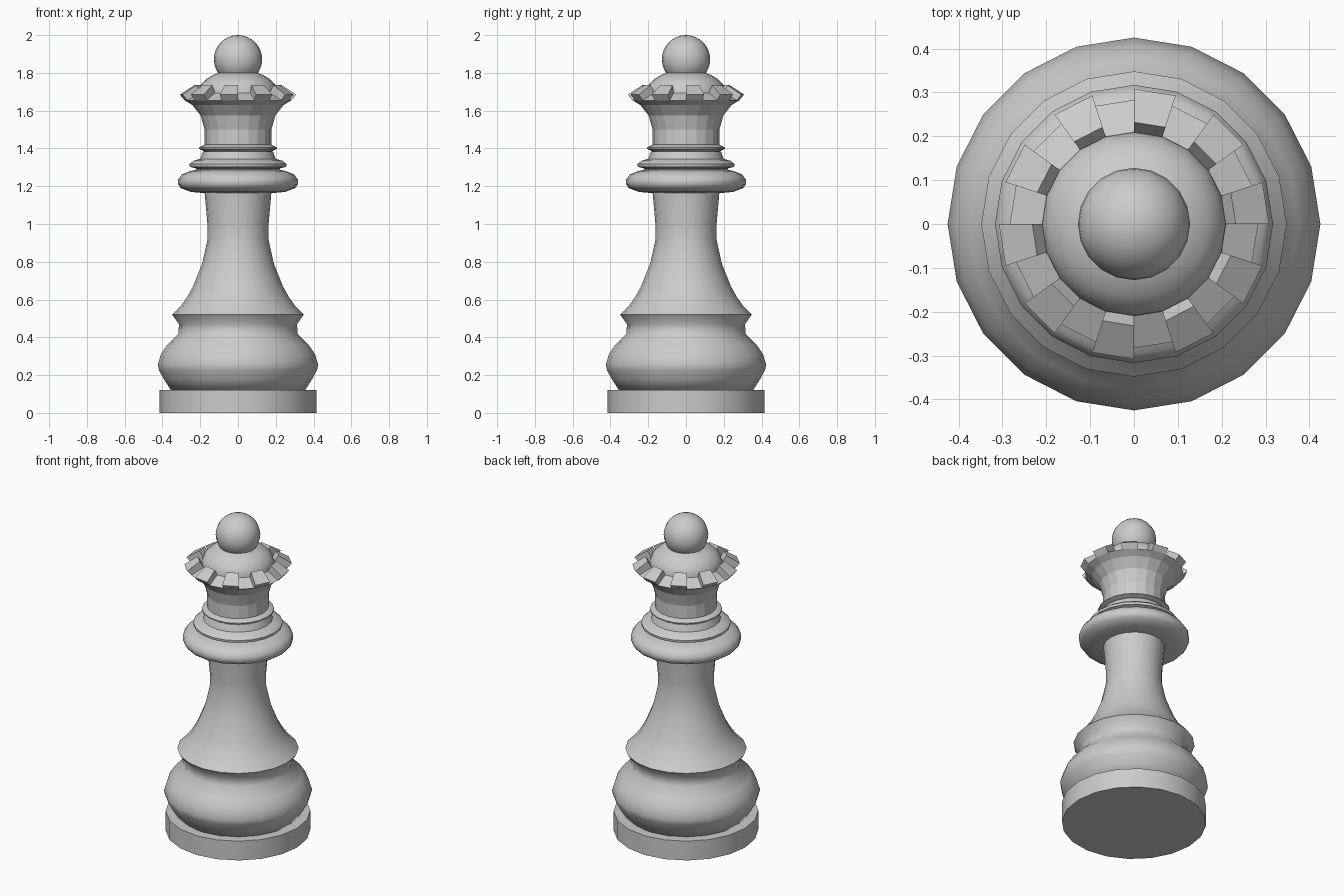
import bpy, bmesh
from math import sin, cos, pi, radians

if "Cube" in bpy.data.objects:
    bpy.data.objects.remove(bpy.data.objects["Cube"])

N = 20


def ring_point(r, z, i):
    a = 2 * pi * i / N
    return (r * cos(a), r * sin(a), z)


def finish(bm, name, smooth_angle):
    bmesh.ops.recalc_face_normals(bm, faces=bm.faces)
    me = bpy.data.meshes.new(name)
    bm.to_mesh(me)
    bm.free()
    ob = bpy.data.objects.new(name, me)
    bpy.context.collection.objects.link(ob)
    if smooth_angle:
        bpy.ops.object.select_all(action='DESELECT')
        ob.select_set(True)
        bpy.context.view_layer.objects.active = ob
        bpy.ops.object.shade_smooth_by_angle(angle=radians(smooth_angle))
    return ob


def lathe(name, profile, smooth_angle=50):
    """Revolve (radius, z) pairs, listed bottom to top, and cap both ends."""
    bm = bmesh.new()
    rings = [[bm.verts.new(ring_point(r, z, i)) for i in range(N)] for r, z in profile]
    for a, b in zip(rings, rings[1:]):
        for i in range(N):
            j = (i + 1) % N
            bm.faces.new((a[i], a[j], b[j], b[i]))
    bm.faces.new(rings[0])
    bm.faces.new(rings[-1])
    return finish(bm, name, smooth_angle)


# Flat foot
lathe("foot", [(0.415, 0), (0.415, 0.122)])

# Bulging base, second step and waisted stem
lathe("stem", [(0.355, 0.12), (0.39, 0.175), (0.418, 0.225), (0.425, 0.255),
               (0.408, 0.31), (0.375, 0.36), (0.315, 0.42), (0.313, 0.47),
               (0.348, 0.52), (0.30, 0.57), (0.268, 0.615), (0.238, 0.67),
               (0.19, 0.79), (0.162, 0.915), (0.162, 1.0), (0.178, 1.18)], 75)

# Rounded collar and smaller ring above it
lathe("collar", [(0.175, 1.163), (0.25, 1.17), (0.303, 1.19), (0.317, 1.21),
                 (0.317, 1.235), (0.298, 1.262), (0.255, 1.28), (0.215, 1.288)], 60)
lathe("upper_collar", [(0.215, 1.28), (0.225, 1.295), (0.255, 1.303), (0.257, 1.318),
                       (0.235, 1.335), (0.20, 1.345), (0.185, 1.385)], 40)

# Thin neck band
lathe("neck_band", [(0.18, 1.385), (0.207, 1.398), (0.207, 1.405), (0.177, 1.42)], 30)

# Faceted flared crown with a sloping rim
RIM_OUT, RIM_IN = (0.283, 1.655), (0.207, 1.695)
lathe("crown", [(0.177, 1.38), (0.177, 1.50), (0.198, 1.575), (0.242, 1.63),
                RIM_OUT, RIM_IN], 0)

# Ten crown teeth, one on every second facet
bm = bmesh.new()
section = [RIM_OUT, (0.308, 1.685), (0.232, 1.735), RIM_IN]
for k in range(0, N, 2):
    a = [bm.verts.new(ring_point(r, z, k)) for r, z in section]
    b = [bm.verts.new(ring_point(r, z, k + 1)) for r, z in section]
    bm.faces.new(a)
    bm.faces.new(b)
    for i in range(4):
        j = (i + 1) % 4
        bm.faces.new((a[i], a[j], b[j], b[i]))
finish(bm, "crown_teeth", 0)

# Dome inside the crown
lathe("crown_dome", [(0.21, 1.68), (0.209, 1.705), (0.195, 1.74), (0.168, 1.768),
                     (0.13, 1.79), (0.075, 1.81)], 60)

# Ball finial
bpy.ops.mesh.primitive_uv_sphere_add(segments=N, ring_count=16, radius=0.128,
                                     location=(0, 0, 1.872))
ball = bpy.context.object
ball.name = "finial_ball"
bpy.ops.object.shade_smooth()
